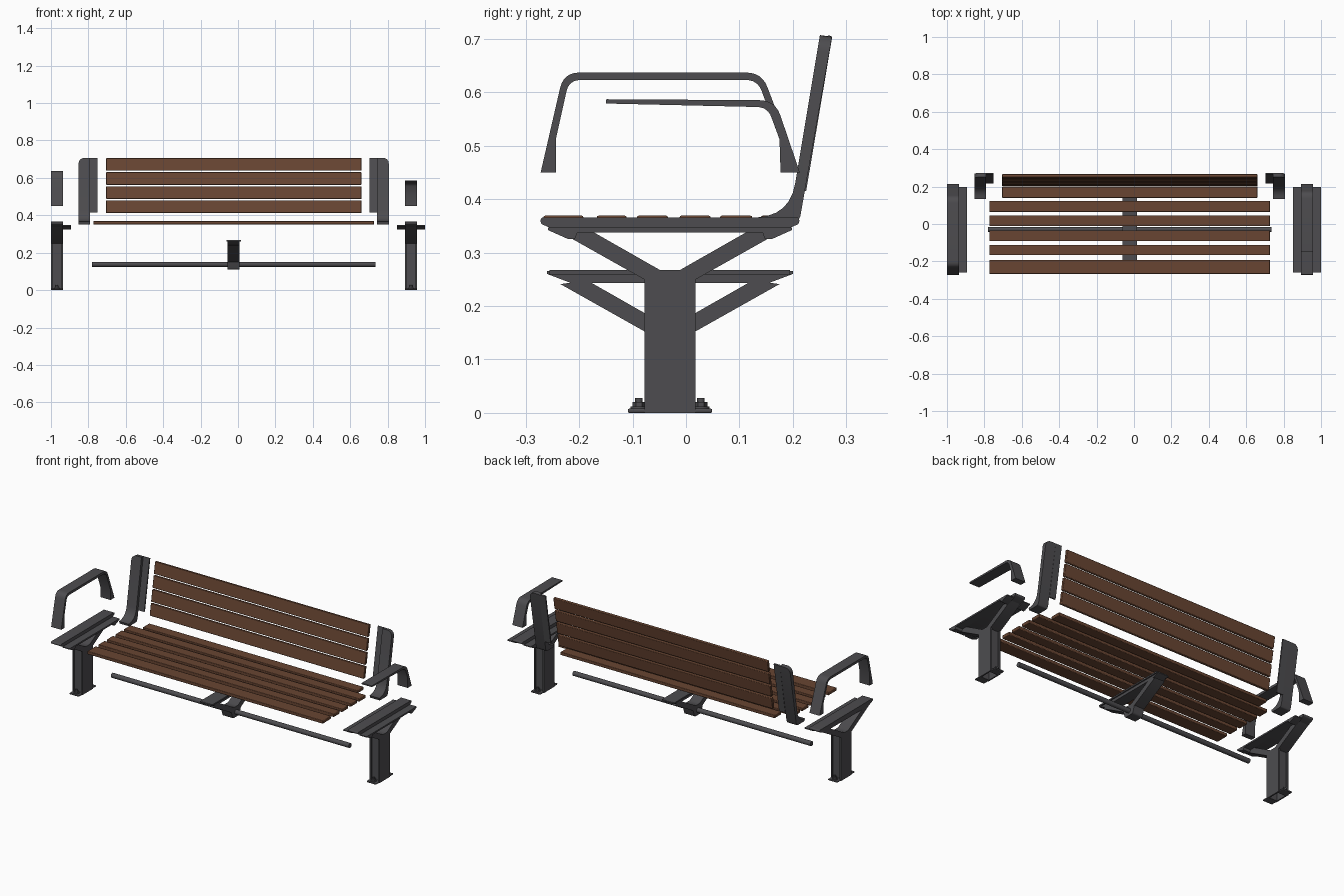
import bpy, bmesh, math
from mathutils import Vector

cube = bpy.data.objects.get("Cube")
if cube:
    bpy.data.objects.remove(cube, do_unlink=True)


def material(name, rgb):
    m = bpy.data.materials.new(name)
    m.use_nodes = True
    m.diffuse_color = (*rgb, 1)
    m.node_tree.nodes["Principled BSDF"].inputs["Base Color"].default_value = (*rgb, 1)
    return m


WOOD = material("brown wood", (0.14, 0.06, 0.032))
METAL = material("dark grey metal", (0.075, 0.073, 0.079))
MID_Y = -0.03          # symmetry line of the frames


def finish(name, bm, mat, bevel=0.0):
    bmesh.ops.recalc_face_normals(bm, faces=bm.faces)
    mesh = bpy.data.meshes.new(name)
    bm.to_mesh(mesh)
    bm.free()
    mesh.materials.append(mat)
    ob = bpy.data.objects.new(name, mesh)
    bpy.context.collection.objects.link(ob)
    if bevel:
        mod = ob.modifiers.new("soft edges", 'BEVEL')
        mod.width, mod.segments, mod.limit_method = bevel, 2, 'ANGLE'
    bpy.ops.object.select_all(action='DESELECT')
    ob.select_set(True)
    bpy.context.view_layer.objects.active = ob
    bpy.ops.object.shade_smooth_by_angle(angle=math.radians(35))
    return ob


def rounded(points):
    """Replace points (y, z, r) by a curve that starts r before the corner."""
    out = []
    for i, p in enumerate(points):
        c = Vector(p[:2])
        if len(p) < 3:
            out.append(c)
            continue
        a = c + (Vector(points[i - 1][:2]) - c).normalized() * p[2]
        b = c + (Vector(points[(i + 1) % len(points)][:2]) - c).normalized() * p[2]
        for k in range(7):
            t = k / 6
            out.append(a * (1 - t) ** 2 + c * 2 * t * (1 - t) + b * t * t)
    return out


def prism_mesh(points, x0, x1):
    """Side profile in y and z, extruded along x."""
    bm = bmesh.new()
    ring = [bm.verts.new((x0, p[0], p[1])) for p in rounded(points)]
    face = bm.faces.new(ring)
    new = bmesh.ops.extrude_face_region(bm, geom=[face])["geom"]
    for v in new:
        if isinstance(v, bmesh.types.BMVert):
            v.co.x = x1
    return bm


def prism(name, points, x0, x1, mat=METAL, bevel=0.0):
    return finish(name, prism_mesh(points, x0, x1), mat, bevel)


def box(name, x, y, z, mat=METAL, bevel=0.0):
    return prism(name, [(y[0], z[0]), (y[1], z[0]), (y[1], z[1]), (y[0], z[1])], *x, mat, bevel)


def flip(points):
    return [(2 * MID_Y - p[0], *p[1:]) for p in points]


def cylinder(name, r, depth, loc, sides, along_x=False):
    bm = bmesh.new()
    bmesh.ops.create_cone(bm, cap_ends=True, segments=sides, radius1=r, radius2=r, depth=depth)
    ob = finish(name, bm, METAL)
    ob.location = loc
    if along_x:
        ob.rotation_euler.y = math.pi / 2
    return ob


# Seat carrier: top bar and two slanted arms, shared by legs and middle support
def carrier(name, cx, half, drop):
    x = (cx - half, cx + half)
    end = [(-0.272, 0.366, 0.006), (-0.272, 0.354, 0.005), (-0.235, 0.338)]
    if drop:
        end = [(-0.26, 0.366), (-0.26, 0.36), (-0.215, 0.343)]
    prism(name + "_top_bar", end + flip(end)[::-1], *x)
    arm = [(-0.075, 0.248), (-0.235, 0.338), (-0.185, 0.345), (-0.048, 0.267), (MID_Y, 0.267), (MID_Y, 0.248)]
    arm = [(p[0], p[1] + (0.003 if drop else 0)) for p in arm]
    for label, pts in (("front", arm), ("back", flip(arm))):
        prism(f"{name}_{label}_arm", pts, *x)
    if drop:
        for ob in bpy.data.objects:
            if ob.name.startswith(name):
                ob.location.z = -drop


# End legs: hollow column, feet with bolts, carrier and slat ledges
def leg(name, cx, ledges):
    for s in (-1, 1):
        box(name + "_column_side", sorted((cx + s * 0.024, cx + s * 0.032)),
            (-0.078, 0.018), (0, 0.262))
        yw = MID_Y + s * 0.036
        box(name + "_column_web", (cx - 0.026, cx + 0.026), (yw - 0.003, yw + 0.003), (0, 0.255))
        ya, yb = sorted((MID_Y + s * 0.035, MID_Y + s * 0.079))
        box(name + "_foot", (cx - 0.03, cx + 0.03), (ya, yb), (0, 0.008), bevel=0.003)
        yn = MID_Y + s * 0.058
        cylinder(name + "_washer", 0.016, 0.004, (cx, yn, 0.01), 20)
        cylinder(name + "_nut", 0.012, 0.009, (cx, yn, 0.016), 6)
        cylinder(name + "_bolt", 0.007, 0.014, (cx, yn, 0.021), 14)
    carrier(name, cx, 0.032, 0)
    half = [(-0.258, 0.347), (-0.258, 0.342), (-0.22, 0.325), (-0.208, 0.325), (-0.203, 0.338)]
    for s in ledges:
        prism(name + "_slat_ledge", half + flip(half)[::-1],
              *sorted((cx + s * 0.03, cx + s * 0.075)))


leg("right_leg", -0.968, [1])
leg("left_leg", 0.925, [-1, 1])

# Middle support on its cross tube
carrier("middle_support", -0.023, 0.032, 0.1)
box("middle_support_plate", (-0.062, 0.016), (-0.255, 0.195), (0.259, 0.267))
prism("middle_hub", [(-0.06, 0.11, 0.01), (0.0, 0.11, 0.01), (0.018, 0.165), (-0.078, 0.165)],
      -0.055, 0.009)
cylinder("cross_tube", 0.0135, 1.515, (-0.0225, MID_Y, 0.138), 24, True)

# Seat slats: five long ones and a shorter rear one
for y0, y1 in ((-0.267, -0.192), (-0.167, -0.111), (-0.092, -0.034),
               (-0.012, 0.046), (0.064, 0.124)):
    box("seat_slat", (-0.773, 0.727), (y0, y1), (0.351, 0.369), WOOD, 0.003)
box("rear_seat_slat", (-0.705, 0.66), (0.14, 0.2), (0.351, 0.369), WOOD, 0.003)


# Backrest, leaning back along one line
def back_y(z):
    return 0.194 + (z - 0.368) * 0.167


def leaning(z0, z1, near, far):
    return [(back_y(z0) + near, z0), (back_y(z0) + far, z0),
            (back_y(z1) + far, z1 - 0.003), (back_y(z1) + near, z1)]


for i in range(4):
    z0 = 0.412 + i * 0.0755
    prism("back_slat", leaning(z0, z0 + 0.068, 0, 0.016), -0.705, 0.66, WOOD, 0.003)

upright = [(0.135, 0.366), (0.139, 0.352), (0.206, 0.352, 0.006), (0.214, 0.368),
           (back_y(0.705) + 0.023, 0.704), (back_y(0.707), 0.707), (back_y(0.37), 0.37, 0.06)]
for side, outer, inner, tip in (("right", -0.852, -0.79, -0.75), ("left", 0.806, 0.744, 0.704)):
    bm = prism_mesh(upright, inner, outer)
    corner = [e for e in bm.edges
              if all(v.co.z > 0.69 and abs(v.co.x - outer) < 0.001 for v in e.verts)]
    bmesh.ops.bevel(bm, geom=corner, offset=0.03, segments=6, profile=0.5, affect='EDGES')
    finish(side + "_back_upright", bm, METAL)
    prism(side + "_back_ledge", leaning(0.415, 0.707, 0.016, 0.023), *sorted((inner, tip)))

# Armrests: a full hoop on the right, an open one on the left
hoop = [(-0.272, 0.45), (-0.229, 0.637, 0.03), (0.142, 0.637, 0.03), (0.213, 0.45),
        (0.177, 0.45), (0.175, 0.512), (0.134, 0.623, 0.022), (-0.219, 0.623, 0.022),
        (-0.243, 0.515), (-0.243, 0.45)]
open_arm = [(-0.15, 0.587, 0.002), (0.167, 0.585, 0.03), (0.213, 0.45), (0.177, 0.45),
            (0.175, 0.512), (0.153, 0.572, 0.02), (-0.15, 0.579, 0.002)]
prism("right_armrest", hoop, -1.0, -0.936, METAL)
prism("left_armrest", open_arm, 0.893, 0.957, METAL)
